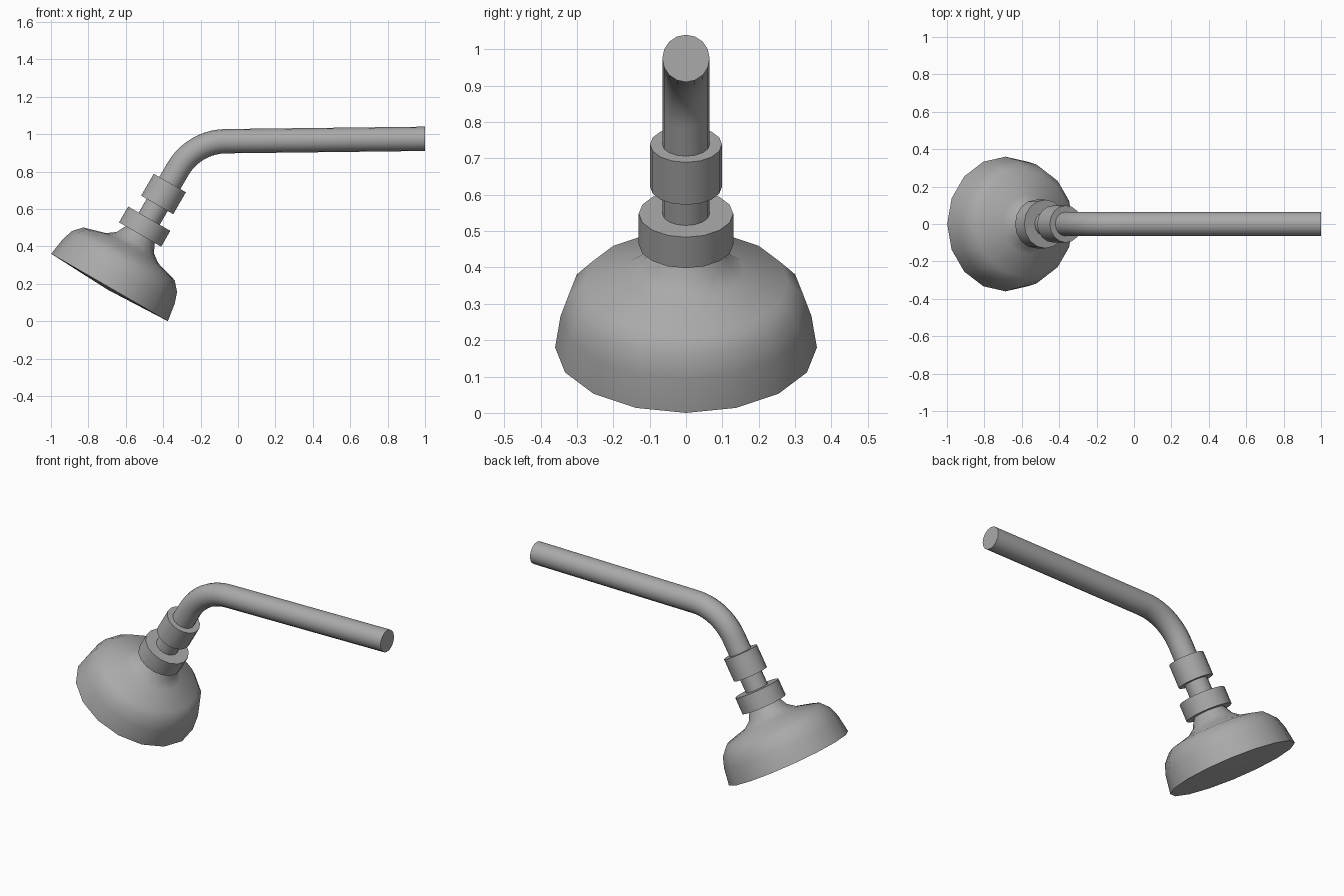
import bpy, bmesh
from math import sin, cos, pi, radians
from mathutils import Vector

if "Cube" in bpy.data.objects:
    bpy.data.objects.remove(bpy.data.objects["Cube"])

SIDES = 16
TILT = radians(30)
FACE_CENTRE = Vector((-0.687, 0, 0.18))

metal = bpy.data.materials.new("grey metal")
metal.use_nodes = True
grey = (0.4, 0.4, 0.4, 1)
metal.diffuse_color = grey
metal.node_tree.nodes["Principled BSDF"].inputs["Base Color"].default_value = grey


def along(t):
    return Vector((sin(t), 0, cos(t)))


def across(t):
    return Vector((cos(t), 0, -sin(t)))


def on_axis(s):
    return FACE_CENTRE + along(TILT) * s


def tube(name, rings, angle, apex=None):
    """Skin round rings given as (centre, tilt, radius) and close both ends."""
    bm = bmesh.new()
    loops = []
    for centre, tilt, radius in rings:
        loop = []
        for i in range(SIDES):
            a = 2 * pi * i / SIDES
            offset = across(tilt) * cos(a) + Vector((0, sin(a), 0))
            loop.append(bm.verts.new(centre + offset * radius))
        loops.append(loop)
    for low, high in zip(loops, loops[1:]):
        for i in range(SIDES):
            j = (i + 1) % SIDES
            bm.faces.new((low[i], low[j], high[j], high[i]))
    bm.faces.new(loops[-1])
    if apex is None:
        bm.faces.new(loops[0])
    else:
        tip = bm.verts.new(apex)
        for i in range(SIDES):
            bm.faces.new((tip, loops[0][i], loops[0][(i + 1) % SIDES]))
    bmesh.ops.recalc_face_normals(bm, faces=bm.faces)
    mesh = bpy.data.meshes.new(name)
    bm.to_mesh(mesh)
    bm.free()
    mesh.materials.append(metal)
    obj = bpy.data.objects.new(name, mesh)
    bpy.context.collection.objects.link(obj)
    bpy.ops.object.select_all(action="DESELECT")
    obj.select_set(True)
    bpy.context.view_layer.objects.active = obj
    bpy.ops.object.shade_smooth_by_angle(angle=radians(angle))


def lathe(name, profile, angle=40, apex=None):
    tube(name, [(on_axis(s), TILT, r) for s, r in profile], angle, apex)


# Bell-shaped spray head with a slightly domed face
lathe("spray_head",
      [(0, 0.36), (0.1, 0.345), (0.16, 0.325), (0.208, 0.282),
       (0.243, 0.16), (0.277, 0.115), (0.335, 0.085)],
      angle=55, apex=on_axis(-0.015))

# Collar and nut on the tilted axis
lathe("collar", [(0.327, 0.13), (0.425, 0.13)])
lathe("nut", [(0.51, 0.099), (0.645, 0.099)])

# Stem, bend and wall arm as one swept pipe
PIPE = 0.065
BEND = 0.30
END_TILT = radians(89.2)
STEPS = 10
start = on_axis(0.73)
pivot = start + across(TILT) * BEND
pipe = [(on_axis(0.34), TILT, PIPE)]
for k in range(STEPS + 1):
    t = TILT + (END_TILT - TILT) * k / STEPS
    pipe.append((pivot - across(t) * BEND, t, PIPE))
pipe.append((Vector((1, 0, 0.975)), pi / 2, PIPE))
tube("arm_pipe", pipe, 40)
